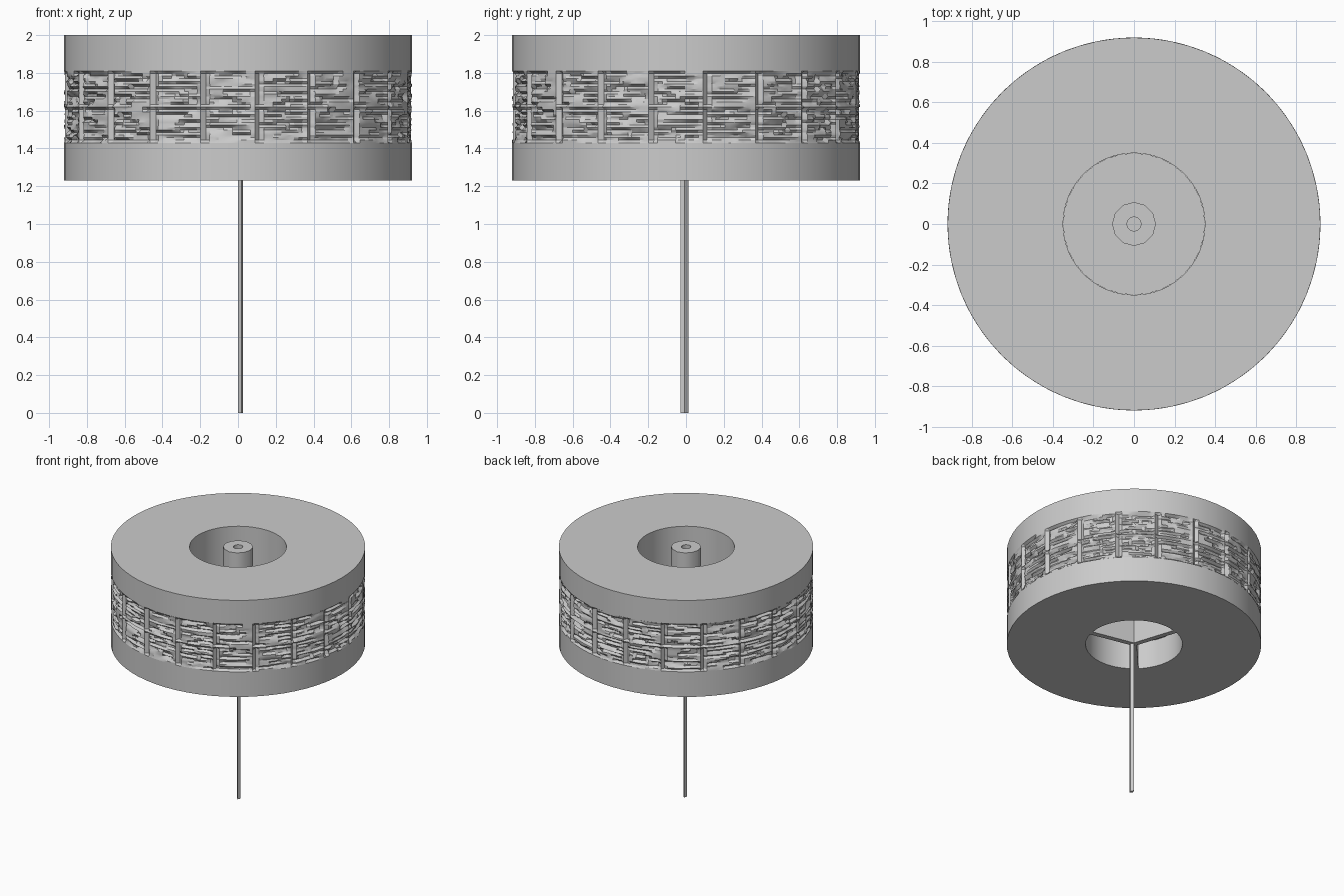
import bpy, bmesh, math, random
from mathutils import Matrix, Vector

random.seed(4)
if "Cube" in bpy.data.objects:
    bpy.data.objects.remove(bpy.data.objects["Cube"], do_unlink=True)

grey = bpy.data.materials.new("plain_grey")
grey.use_nodes = True
colour = (0.6, 0.6, 0.6, 1)
grey.diffuse_color = colour
grey.node_tree.nodes["Principled BSDF"].inputs["Base Color"].default_value = colour


def finish(name, bm, smooth=None, recalc=True):
    if recalc:
        bmesh.ops.recalc_face_normals(bm, faces=bm.faces)
    mesh = bpy.data.meshes.new(name)
    bm.to_mesh(mesh)
    bm.free()
    obj = bpy.data.objects.new(name, mesh)
    bpy.context.collection.objects.link(obj)
    mesh.materials.append(grey)
    if smooth:
        bpy.ops.object.select_all(action='DESELECT')
        obj.select_set(True)
        bpy.context.view_layer.objects.active = obj
        bpy.ops.object.shade_smooth_by_angle(angle=math.radians(smooth))
    return obj


def lathe(name, profile, segs, smooth=30):
    """Spin a closed (radius, height) profile around z."""
    bm = bmesh.new()
    rings = []
    for i in range(segs):
        a = math.tau * i / segs
        rings.append([bm.verts.new((r * math.cos(a), r * math.sin(a), z)) for r, z in profile])
    n = len(profile)
    for i in range(segs):
        p, q = rings[i], rings[(i + 1) % segs]
        for j in range(n):
            k = (j + 1) % n
            bm.faces.new((p[j], q[j], q[k], p[k]))
    return finish(name, bm, smooth)


def prism(name, points, z0, z1):
    """Extrude a flat outline upward."""
    bm = bmesh.new()
    face = bm.faces.new([bm.verts.new((x, y, z0)) for x, y in points])
    top = bmesh.ops.extrude_face_region(bm, geom=[face])["geom"]
    bmesh.ops.translate(bm, vec=(0, 0, z1 - z0), verts=[v for v in top if isinstance(v, bmesh.types.BMVert)])
    return finish(name, bm)


R, HOLE, BOTTOM, TOP = 0.92, 0.35, 1.23, 2.0
LOW, HIGH, FLOOR = 1.43, 1.81, 1.45

# Thick drum with a recessed belt
lathe("drum", [(HOLE, BOTTOM), (R, BOTTOM), (R, LOW), (0.885, LOW),
               (0.885, HIGH), (R, HIGH), (R, TOP), (HOLE, TOP)], 64)

# Carved belt: upright ribs, a middle rail and ragged horizontal slits
COLS, ROWS, PANELS = 240, 28, 20
per = COLS // PANELS
depth = [[0.004] * COLS for _ in range(ROWS + 1)]
for row in range(1, ROWS):
    for panel in range(PANELS):
        for _ in range(2):
            start = random.randrange(1, per - 2)
            length = random.randint(3, 8)
            cut = random.choice((0.0, 0.012, 0.022, 0.026))
            for c in range(start, min(start + length, per)):
                depth[row][panel * per + c] = cut * random.uniform(0.7, 1)
for row in range(ROWS + 1):
    for col in range(COLS):
        if col % per == 0:
            depth[row][col] = 0.0
        elif col % per == 1 and 0 < row < ROWS:
            depth[row][col] = 0.022
        if row in (0, ROWS) or row == ROWS // 2:
            depth[row][col] = 0.0

bm = bmesh.new()
grid = []
for row in range(ROWS + 1):
    z = LOW + (HIGH - LOW) * row / ROWS
    ring = []
    for col in range(COLS):
        a = math.tau * col / COLS + math.radians(5.6)
        r = R - depth[row][col]
        ring.append(bm.verts.new((r * math.cos(a), r * math.sin(a), z)))
    grid.append(ring)
for row in range(ROWS):
    for col in range(COLS):
        nxt = (col + 1) % COLS
        bm.faces.new((grid[row][col], grid[row][nxt], grid[row + 1][nxt], grid[row + 1][col]))
finish("carved_belt", bm, 25, recalc=False)

# Floor closing the central well
lathe("well_floor", [(0.001, FLOOR), (HOLE, FLOOR), (HOLE, FLOOR + 0.03), (0.001, FLOOR + 0.03)], 32)

# Hollow hub standing in the well
lathe("hub", [(0.035, FLOOR), (0.108, FLOOR), (0.108, TOP), (0.035, TOP)], 12)

# Three fins under the floor
for i in range(3):
    spin = Matrix.Rotation(math.radians(108 + 120 * i), 2)
    outline = [spin @ Vector(p) for p in ((0, -0.02), (HOLE, -0.02), (HOLE, 0.02), (0, 0.02))]
    prism("fin_%d" % (i + 1), outline, BOTTOM, FLOOR)

# Thin stem reaching the ground
prism("stem", [(0.0, -0.015), (0.018, -0.03), (0.027, -0.008), (0.009, 0.013)], 0, FLOOR)
